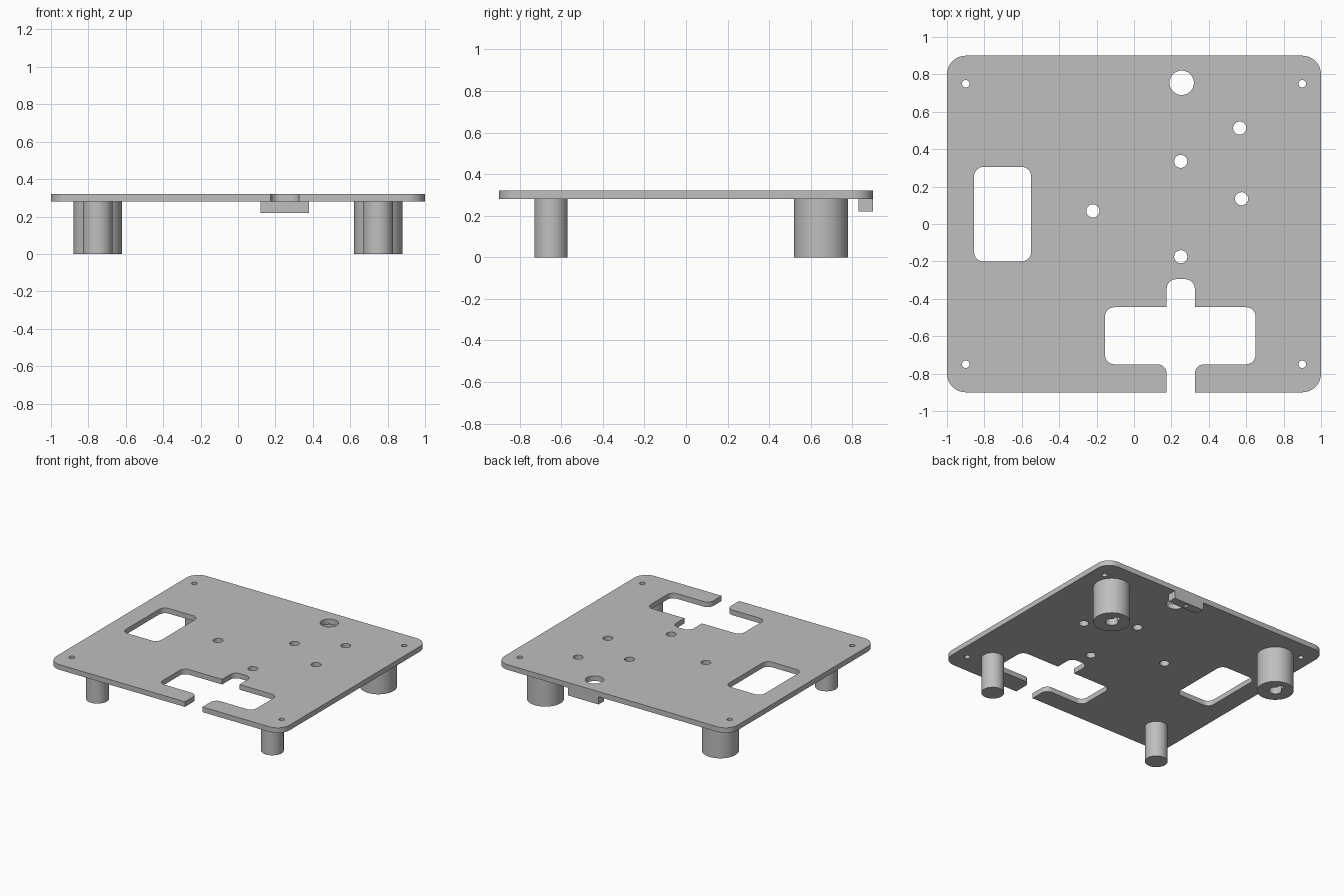
import bpy
from math import pi, sin, cos
from mathutils import Vector

if "Cube" in bpy.data.objects:
    bpy.data.objects.remove(bpy.data.objects["Cube"])

grey = bpy.data.materials.new("grey plastic")
grey.use_nodes = True
grey.diffuse_color = (0.52, 0.52, 0.52, 1)
grey.node_tree.nodes["Principled BSDF"].inputs["Base Color"].default_value = grey.diffuse_color


def rounded(corners, steps=8):
    """Right-angled outline from (x, y, radius) corners."""
    pts, n = [], len(corners)
    for i, (x, y, r) in enumerate(corners):
        p = Vector((x, y))
        if r == 0:
            pts.append(p)
            continue
        a = (Vector(corners[i - 1][:2]) - p).normalized()
        b = (Vector(corners[(i + 1) % n][:2]) - p).normalized()
        for k in range(steps + 1):
            t = pi / 2 * k / steps
            pts.append(p + r * (a + b) - r * (b * cos(t) + a * sin(t)))
    return pts


def box(x0, x1, y0, y1, r=0):
    return rounded([(x0, y0, r), (x1, y0, r), (x1, y1, r), (x0, y1, r)])


def circle(x, y, r, n=48):
    return [Vector((x + r * cos(2 * pi * k / n), y + r * sin(2 * pi * k / n))) for k in range(n)]


def keyhole(x, y, r, slot, length, n=32):
    """Round hole with a narrow round-ended slot towards the back."""
    start = math_asin = pi / 2 + 0.46
    pts = []
    for k in range(n + 1):
        t = start + (2 * pi - 0.92) * k / n
        pts.append(Vector((x + r * cos(t), y + r * sin(t))))
    for k in range(13):
        t = pi * k / 12
        pts.append(Vector((x + slot * cos(t), y + length + slot * sin(t))))
    return pts


def slab(name, outlines, z0, z1):
    """Extrude an outline with holes between two heights."""
    curve = bpy.data.curves.new(name, "CURVE")
    curve.dimensions = "2D"
    curve.fill_mode = "BOTH"
    curve.extrude = (z1 - z0) / 2
    for pts in outlines:
        spline = curve.splines.new("POLY")
        spline.points.add(len(pts) - 1)
        for sp, p in zip(spline.points, pts):
            sp.co = (p.x, p.y, 0, 1)
        spline.use_cyclic_u = True
    obj = bpy.data.objects.new(name, curve)
    bpy.context.collection.objects.link(obj)
    obj.location.z = (z0 + z1) / 2
    bpy.ops.object.select_all(action="DESELECT")
    obj.select_set(True)
    bpy.context.view_layer.objects.active = obj
    bpy.ops.object.convert(target="MESH")
    obj = bpy.context.object
    obj.data.materials.clear()
    obj.data.materials.append(grey)
    bpy.ops.object.mode_set(mode="EDIT")
    bpy.ops.mesh.select_all(action="SELECT")
    bpy.ops.mesh.remove_doubles(threshold=0.0001)
    bpy.ops.mesh.normals_make_consistent(inside=False)
    bpy.ops.object.mode_set(mode="OBJECT")
    bpy.ops.object.shade_smooth_by_angle()
    return obj


PLATE_Z, TOP_Z = 0.28, 0.32

# Plate outline, including the open cutout in the front edge
f = 0.05
outline = rounded([
    (-1, -0.9, 0.1), (0.175, -0.9, 0), (0.175, -0.75, f), (-0.155, -0.75, f),
    (-0.155, -0.445, f), (0.175, -0.445, 0), (0.175, -0.295, f), (0.325, -0.295, f),
    (0.325, -0.445, 0), (0.65, -0.445, f), (0.65, -0.75, f), (0.325, -0.75, f),
    (0.325, -0.9, 0), (1, -0.9, 0.1), (1, 0.9, 0.1), (-1, 0.9, 0.1)])

# Holes through the plate
holes = [box(-0.855, -0.55, -0.2, 0.305, f), circle(0.255, 0.755, 0.065)]
holes += [circle(x, y, 0.02) for x in (-0.9, 0.9) for y in (-0.75, 0.75)]
holes += [circle(x, y, 0.035) for x, y in
          ((0.25, 0.335), (0.565, 0.513), (0.575, 0.135), (-0.22, 0.07), (0.25, -0.175))]
slab("plate", [outline] + holes, PLATE_Z, TOP_Z)

# Legs: slim at the front, thick with a hanging keyhole at the back
for side, x in (("right", -0.75), ("left", 0.75)):
    slab(f"front_{side}_leg", [circle(x, -0.65, 0.08)], 0, PLATE_Z)
    slab(f"back_{side}_leg_foot", [circle(x, 0.65, 0.13), keyhole(x, 0.65, 0.045, 0.02, 0.06)], 0, 0.1)
    slab(f"back_{side}_leg", [circle(x, 0.65, 0.13)], 0.1, PLATE_Z)

# Block under the back edge, with a small blind hole
slab("back_block_base", [box(0.12, 0.38, 0.83, 0.9), circle(0.25, 0.865, 0.015, 24)], 0.22, 0.26)
slab("back_block", [box(0.12, 0.38, 0.83, 0.9)], 0.26, PLATE_Z)
